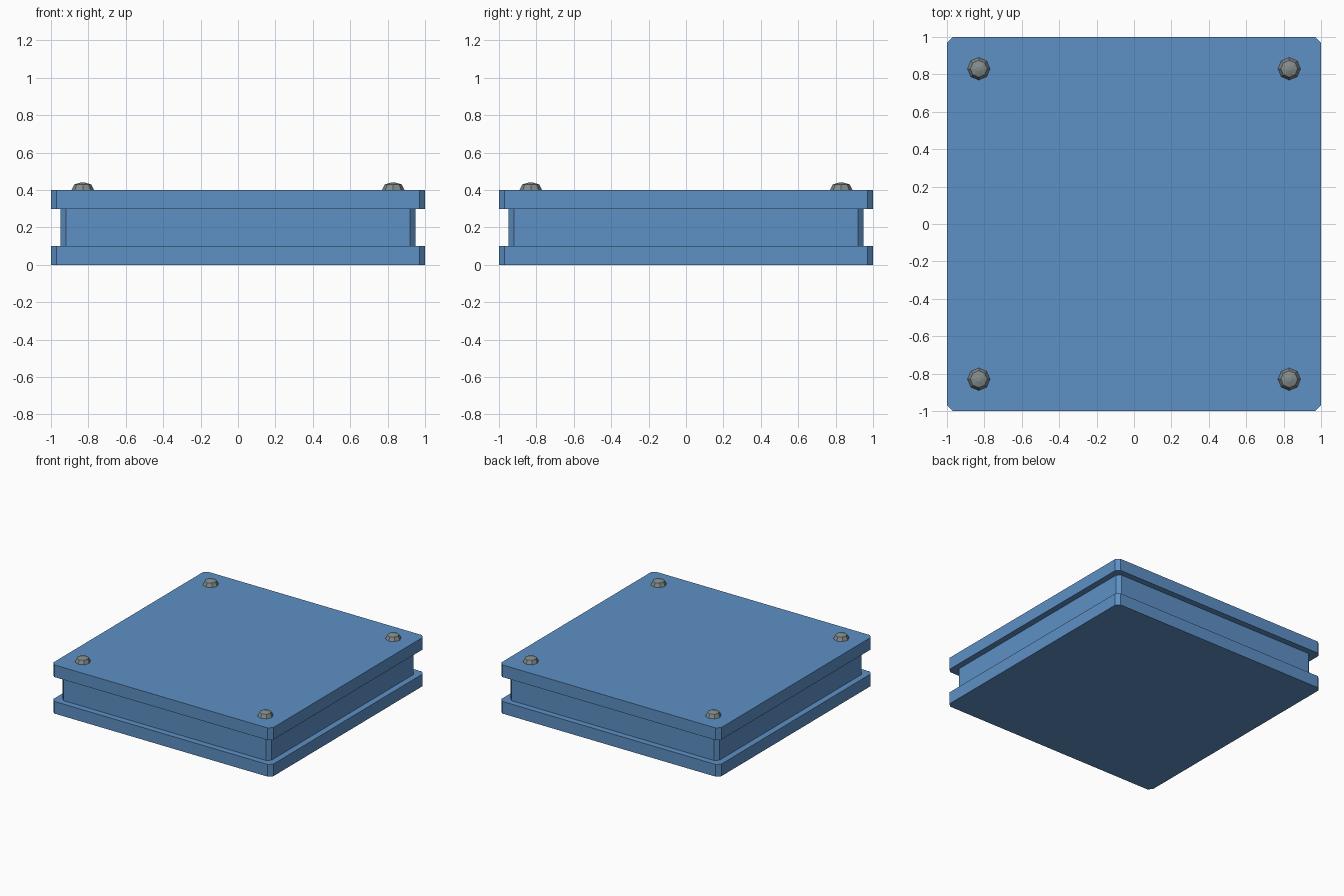
import bpy, bmesh, math

if "Cube" in bpy.data.objects:
    bpy.data.objects.remove(bpy.data.objects["Cube"])


def material(name, rgb):
    m = bpy.data.materials.new(name)
    m.diffuse_color = (*rgb, 1)
    m.use_nodes = True
    m.node_tree.nodes["Principled BSDF"].inputs["Base Color"].default_value = m.diffuse_color
    return m


blue = material("blue paint", (0.11, 0.28, 0.56))
grey = material("grey metal", (0.23, 0.26, 0.26))


def loft(name, rings, mat, smooth=False):
    """Stack of closed rings, capped at both ends."""
    bm = bmesh.new()
    loops = [[bm.verts.new(p) for p in ring] for ring in rings]
    for a, b in zip(loops, loops[1:]):
        n = len(a)
        for i in range(n):
            j = (i + 1) % n
            bm.faces.new((a[i], a[j], b[j], b[i]))
    bm.faces.new(loops[0][::-1])
    bm.faces.new(loops[-1])
    bmesh.ops.recalc_face_normals(bm, faces=bm.faces)
    me = bpy.data.meshes.new(name)
    bm.to_mesh(me)
    bm.free()
    me.materials.append(mat)
    ob = bpy.data.objects.new(name, me)
    bpy.context.collection.objects.link(ob)
    return ob


def slab(name, h, z0, z1, c=0.03):
    """Square slab with chamfered vertical corners."""
    k = h - c
    out = [(k, -h), (h, -k), (h, k), (k, h), (-k, h), (-h, k), (-h, -k), (-k, -h)]
    return loft(name, [[(x, y, z) for x, y in out] for z in (z0, z1)], blue)


# Plates and recessed core
slab("bottom_plate", 1.0, 0.0, 0.1)
slab("core", 0.95, 0.1, 0.3)
slab("top_plate", 1.0, 0.3, 0.4)

# Domed eight-sided bolts near the corners
for sx in (-1, 1):
    for sy in (-1, 1):
        rings = [[(sx * 0.83 + r * math.cos(i * math.pi / 4),
                   sy * 0.83 + r * math.sin(i * math.pi / 4), z) for i in range(8)]
                 for r, z in ((0.06, 0.39), (0.06, 0.40), (0.045, 0.43), (0.012, 0.44))]
        loft("bolt", rings, grey)
